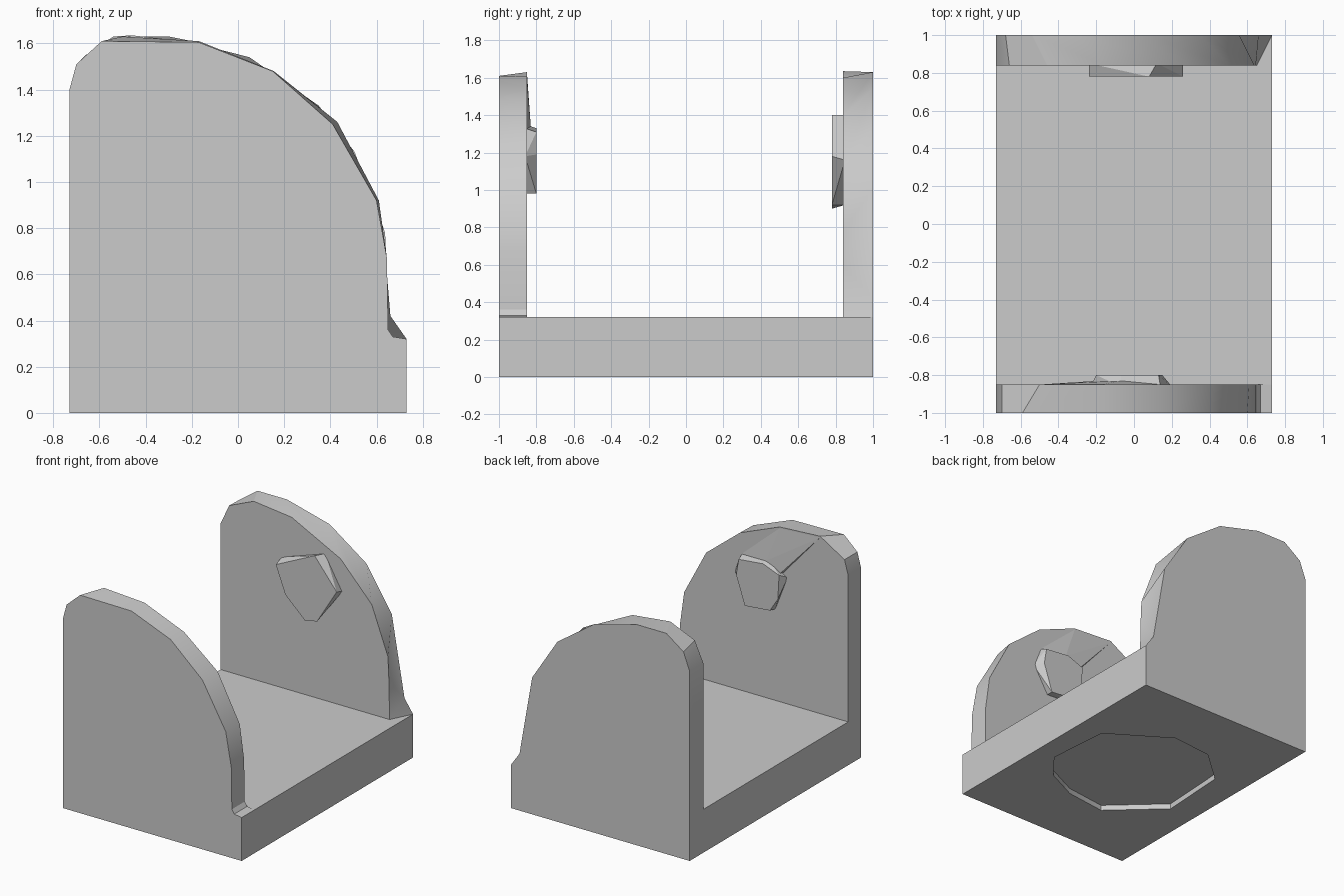
import bpy, bmesh

cube = bpy.data.objects.get("Cube")
if cube:
    bpy.data.objects.remove(cube, do_unlink=True)

grey = bpy.data.materials.new("plain grey")
grey.use_nodes = True
colour = (0.6, 0.6, 0.6, 1)
grey.diffuse_color = colour
grey.node_tree.nodes["Principled BSDF"].inputs["Base Color"].default_value = colour

W, BASE = 0.73, 0.32


def finish(name, bm):
    bmesh.ops.remove_doubles(bm, verts=bm.verts, dist=0.001)
    bmesh.ops.recalc_face_normals(bm, faces=bm.faces)
    mesh = bpy.data.meshes.new(name)
    bm.to_mesh(mesh)
    bm.free()
    obj = bpy.data.objects.new(name, mesh)
    bpy.context.collection.objects.link(obj)
    mesh.materials.append(grey)
    return obj


def smooth(obj):
    bpy.ops.object.select_all(action="DESELECT")
    obj.select_set(True)
    bpy.context.view_layer.objects.active = obj
    bpy.ops.object.shade_smooth_by_angle()


def hull(name, points):
    bm = bmesh.new()
    for p in points:
        bm.verts.new(p)
    result = bmesh.ops.convex_hull(bm, input=bm.verts)
    loose = set(result["geom_interior"] + result["geom_unused"])
    bmesh.ops.delete(bm, geom=[v for v in loose if isinstance(v, bmesh.types.BMVert)])
    bmesh.ops.dissolve_limit(bm, angle_limit=0.02, verts=bm.verts, edges=bm.edges)
    return finish(name, bm)


# Upright profiles in x, z from the left shoulder over the crown to the step
step = [(0.645, 0.67), (0.65, 0.36), (0.67, 0.33), (W, BASE)]
front_outer = [(-W, 1.4), (-0.7, 1.51), (-0.59, 1.61), (-0.17, 1.605),
               (0.15, 1.48), (0.41, 1.25), (0.6, 0.92)] + step
front_inner = [(-W, 1.4), (-0.7, 1.51), (-0.5, 1.63), (-0.17, 1.61),
               (0.155, 1.48), (0.43, 1.26), (0.61, 0.92)] + step
back_inner = [(-W, 1.4), (-0.66, 1.55), (-0.46, 1.635), (-0.15, 1.6), (0.25, 1.4),
              (0.505, 1.13), (0.637, 0.78), (0.645, 0.6), (0.65, BASE), (W, BASE)]
back_outer = [(-W, 1.4), (-0.68, 1.53), (-0.54, 1.63), (-0.3, 1.63), (0.05, 1.54),
              (0.35, 1.33), (0.557, 1.01), (0.66, 0.42), (W, BASE), (W, BASE)]

# Bracket body: two uprights and a slab in one closed mesh
bm = bmesh.new()


def face(points):
    clean = [p for i, p in enumerate(points) if p != points[i - 1]]
    if len(clean) > 2:
        bm.faces.new([bm.verts.new(p) for p in clean])


def upright(outer, inner, y_out, y_in):
    foot, end = [(-W, 0), (-W, BASE)], [(W, 0)]
    a = [(x, y_out, z) for x, z in foot + outer + end]
    b = [(x, y_in, z) for x, z in foot + inner + end]
    face(a)
    face(b[1:-1])
    for i in range(len(a) - 1):
        face([a[i], a[i + 1], b[i + 1], b[i]])


FRONT, BACK = -0.85, 0.84
upright(front_outer, front_inner, -1, FRONT)
upright(back_outer, back_inner, 1, BACK)
for s in (-W, W):
    face([(s, FRONT, 0), (s, BACK, 0), (s, BACK, BASE), (s, FRONT, BASE)])
face([(-W, FRONT, BASE), (W, FRONT, BASE), (W, BACK, BASE), (-W, BACK, BASE)])
face([(-W, -1, 0), (-W, FRONT, 0), (-W, BACK, 0), (-W, 1, 0),
      (W, 1, 0), (W, BACK, 0), (W, FRONT, 0), (W, -1, 0)])
body = finish("bracket_body", bm)
bm = bmesh.new()
bm.from_mesh(body.data)
bmesh.ops.dissolve_limit(bm, angle_limit=0.001, verts=bm.verts, edges=bm.edges)
bm.to_mesh(body.data)
bm.free()

# Shallow faceted recess under the slab
rim = [(0.53, 0.28), (0.09, 0.56), (-0.23, 0.53), (-0.49, 0.3), (-0.52, -0.22),
       (-0.16, -0.55), (0.16, -0.51), (0.41, -0.39), (0.57, -0.19)]
cutter = hull("recess_cutter", [(x, y, z) for x, y in rim for z in (-0.1, 0.04)])
cutter.hide_render = True
cut = body.modifiers.new("recess", "BOOLEAN")
cut.operation = "DIFFERENCE"
cut.solver = "EXACT"
cut.object = cutter
bpy.context.view_layer.objects.active = body
bpy.ops.object.modifier_apply(modifier=cut.name)
bpy.data.objects.remove(cutter, do_unlink=True)
smooth(body)

# Faceted bosses on the inner walls
front_cap = [(0.13, 1.31), (-0.07, 1.33), (-0.2, 1.28), (-0.19, 1.1),
             (-0.125, 1.0), (0.08, 0.98), (0.15, 1.19)]
front_foot = [(0.14, 1.33), (-0.07, 1.35), (-0.23, 1.25), (-0.13, 0.99),
              (0.08, 0.98), (0.2, 1.18)]
hull("front_boss", [(x, -0.8, z) for x, z in front_cap]
     + [(x, FRONT - 0.01, z) for x, z in front_foot])
back_cap = [(-0.237, 1.25), (0.08, 1.4), (0.26, 1.18), (0.1, 0.92),
            (0, 0.9), (-0.16, 1.05)]
back_foot = [(-0.237, 1.28), (0.12, 1.4), (0.26, 1.16), (0.05, 0.92),
             (-0.01, 0.93), (-0.2, 1.08)]
hull("back_boss", [(x, 0.78, z) for x, z in back_cap]
     + [(x, BACK + 0.01, z) for x, z in back_foot])

# Low ridge from the front boss up to the crown
ridge = [(-0.5, FRONT, 1.62), (-0.17, FRONT, 1.6), (0.14, FRONT, 1.33),
         (-0.2, FRONT, 1.28), (-0.07, -0.83, 1.34), (-0.19, -0.83, 1.28)]
hull("front_boss_ridge", ridge)
